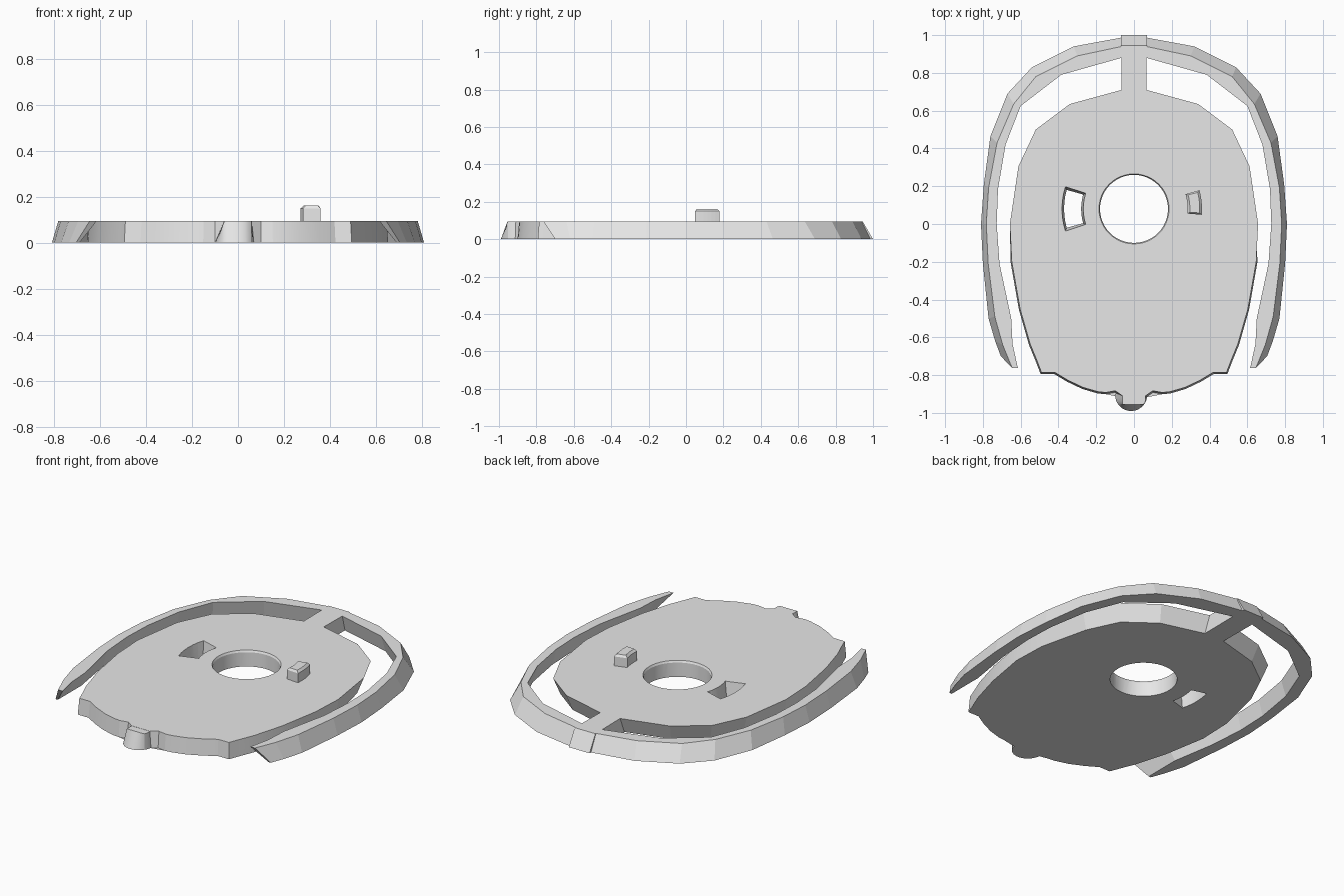
import bpy
import bmesh
from math import sin, cos, radians

cube = bpy.data.objects.get("Cube")
if cube:
    bpy.data.objects.remove(cube, do_unlink=True)

THICK = 0.095
HUB = (0.0, 0.08)

grey = bpy.data.materials.new("light_grey")
grey.use_nodes = True
grey.diffuse_color = (0.8, 0.8, 0.8, 1)
grey.node_tree.nodes["Principled BSDF"].inputs["Base Color"].default_value = (0.8, 0.8, 0.8, 1)


def loft(name, *layers):
    """Solid through stacked outlines; each layer is (z, points)."""
    bm = bmesh.new()
    rings = [[bm.verts.new((x, y, z)) for x, y in pts] for z, pts in layers]
    n = len(rings[0])
    for low, high in zip(rings, rings[1:]):
        for i in range(n):
            j = (i + 1) % n
            bm.faces.new((low[i], low[j], high[j], high[i]))
    caps = [bm.faces.new(rings[0][::-1]), bm.faces.new(rings[-1])]
    bmesh.ops.triangulate(bm, faces=caps)
    bmesh.ops.recalc_face_normals(bm, faces=bm.faces[:])
    mesh = bpy.data.meshes.new(name)
    bm.to_mesh(mesh)
    bm.free()
    mesh.materials.append(grey)
    obj = bpy.data.objects.new(name, mesh)
    bpy.context.collection.objects.link(obj)
    return obj


def arc(r, a0, a1, n, centre=HUB):
    angles = [radians(a0 + (a1 - a0) * i / n) for i in range(n + 1)]
    return [(centre[0] + r * cos(a), centre[1] + r * sin(a)) for a in angles]


def sector(r0, r1, mid, half):
    return arc(r1, mid - half, mid + half, 6) + arc(r0, mid + half, mid - half, 6)


def activate(obj):
    bpy.ops.object.select_all(action="DESELECT")
    obj.select_set(True)
    bpy.context.view_layer.objects.active = obj


def cut(obj, cutter):
    cutter.hide_render = True
    mod = obj.modifiers.new("cut", "BOOLEAN")
    mod.operation = "DIFFERENCE"
    mod.solver = "EXACT"
    mod.object = cutter
    activate(obj)
    bpy.ops.object.modifier_apply(modifier=mod.name)
    bpy.data.objects.remove(cutter, do_unlink=True)


# Main plate: half outline from back to front, mirrored; undercut at the back
half = [(0.065, 0.71), (0.34, 0.635), (0.52, 0.5), (0.612, 0.305), (0.657, 0),
        (0.647, -0.2), (0.603, -0.45), (0.55, -0.635), (0.515, -0.72), (0.49, -0.785),
        (0.42, -0.785), (0.35, -0.827), (0.27, -0.865), (0.19, -0.888), (0.15, -0.892),
        (0.1, -0.883), (0.06, -0.91)]
outline = half + [(-x, y) for x, y in reversed(half)]


def plate_bottom(p):
    s = 1.01 - 0.065 * min(1, max(0, (p[1] + 0.2) / 0.5))
    return p[0] * s, p[1] * s


plate = loft("plate", (0, [plate_bottom(p) for p in outline]), (THICK, outline))

# Round hub opening with a fine chamfer, and the tapered slot
cut(plate, loft("hub_cutter", (-0.05, arc(0.18, 0, 352.5, 47)), (0.2, arc(0.18, 0, 352.5, 47))))
cut(plate, loft("rim_cutter", (0.08, arc(0.178, 0, 352.5, 47)), (0.1, arc(0.188, 0, 352.5, 47))))
cut(plate, loft("slot_cutter", (-0.01, sector(0.281, 0.369, 180, 15.5)),
                (0.1, sector(0.268, 0.382, 180, 18))))
activate(plate)
bpy.ops.object.shade_smooth_by_angle(angle=radians(12))

# Raised peg with a bevelled top
body = sector(0.284, 0.36, 5.5, 10.5)
loft("peg", (THICK - 0.005, body), (0.15, body), (0.163, sector(0.296, 0.348, 5.5, 9)))

# Rounded nose at the front, sloping back to a flat top
nose_low = arc(0.085, 180, 360, 16, (-0.015, -0.905))
nose_top = [(max(-0.06, min(0.06, x)), max(y, -0.955)) for x, y in nose_low]
back_edge = [(0.06, -0.86), (-0.06, -0.86)]
nose = loft("nose", (0, nose_low + back_edge), (THICK - 0.001, nose_top + back_edge))
activate(nose)
bpy.ops.object.shade_smooth_by_angle(angle=radians(25))

# Bridge joining plate and rim
loft("bridge", (0, [(-0.065, 0.66), (0.065, 0.66), (0.068, 1.0), (-0.068, 1.0)]),
     (THICK, [(-0.065, 0.7), (0.065, 0.7), (0.068, 0.945), (-0.068, 0.945)]))

# Curved rim arm with a slanted outer wall, mirrored to the other side
outer_low = [(0.065, 0.987), (0.32, 0.94), (0.54, 0.83), (0.67, 0.69), (0.76, 0.465), (0.795, 0.21),
             (0.81, 0), (0.8, -0.21), (0.77, -0.5), (0.735, -0.62), (0.705, -0.7)]
outer_top = [(0.065, 0.94), (0.3, 0.89), (0.52, 0.78), (0.637, 0.635), (0.725, 0.43), (0.77, 0.19),
             (0.782, 0), (0.772, -0.21), (0.737, -0.49), (0.695, -0.64), (0.645, -0.762)]
inner_top = [(0.065, 0.88), (0.385, 0.79), (0.6, 0.625), (0.68, 0.42), (0.72, 0.185),
             (0.727, 0), (0.712, -0.21), (0.65, -0.5), (0.643, -0.635), (0.615, -0.762)]
inner_low = [(x * 1.03 if i else x, y * 1.03) for i, (x, y) in enumerate(inner_top)]
inner_low[-3:] = [(0.69, -0.48), (0.69, -0.6), (0.69, -0.7)]
arm = loft("rim_arm", (0, outer_low + inner_low[::-1]), (THICK, outer_top + inner_top[::-1]))
arm.modifiers.new("other_side", "MIRROR")
